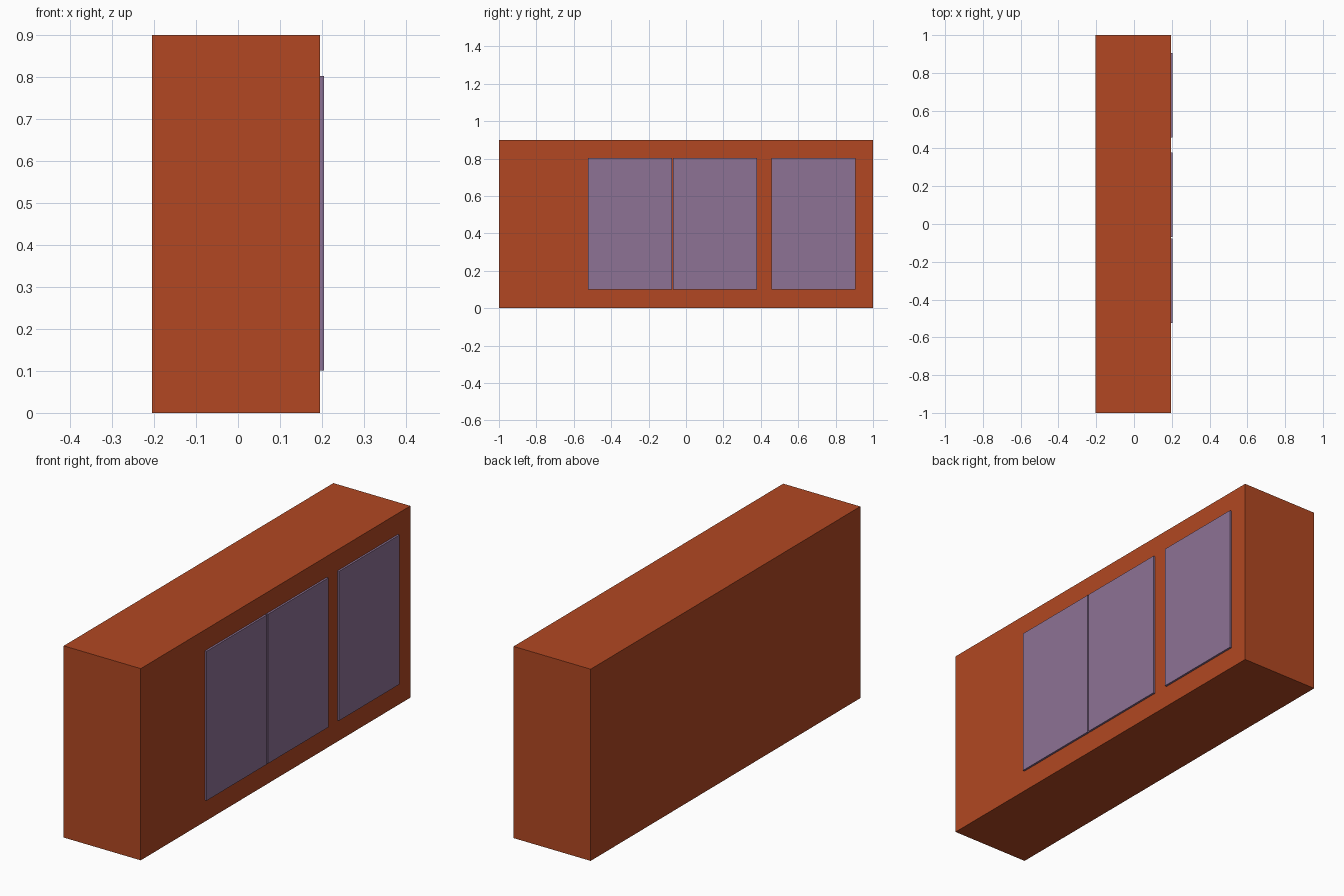
import bpy

if "Cube" in bpy.data.objects:
    bpy.data.objects.remove(bpy.data.objects["Cube"])


def material(name, rgb):
    m = bpy.data.materials.new(name)
    m.diffuse_color = (*rgb, 1.0)
    m.use_nodes = True
    m.node_tree.nodes["Principled BSDF"].inputs["Base Color"].default_value = m.diffuse_color
    return m


def box(name, lo, hi, mat):
    bpy.ops.mesh.primitive_cube_add(size=1, location=[(a + b) / 2 for a, b in zip(lo, hi)])
    o = bpy.context.object
    o.name = name
    o.scale = [b - a for a, b in zip(lo, hi)]
    bpy.ops.object.transform_apply(location=False, rotation=False, scale=True)
    o.data.materials.append(mat)
    return o


wood = material("red_brown_wood", (0.445, 0.064, 0.016))
mauve = material("mauve_panel", (0.27, 0.168, 0.302))

# Cabinet body
box("cabinet_body", (-0.205, -1, 0), (0.195, 1, 0.9), wood)

# Three thin door panels on the right face
for i, y in enumerate((-0.524, -0.069, 0.458)):
    box(f"door_panel_{i + 1}", (0.195, y, 0.101), (0.2045, y + 0.448, 0.802), mauve)
